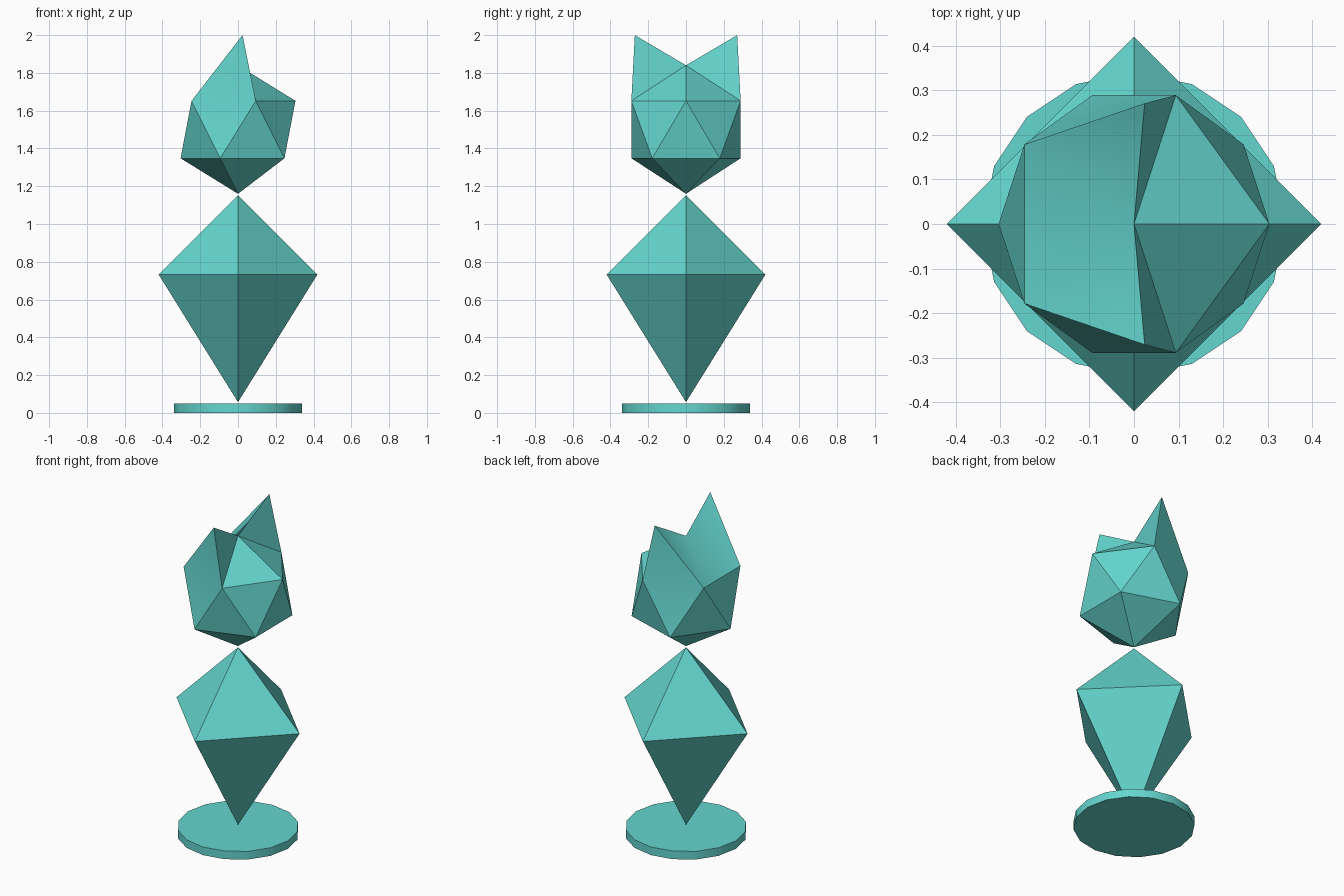
import bpy, bmesh, math
from mathutils import Vector

if "Cube" in bpy.data.objects:
    bpy.data.objects.remove(bpy.data.objects["Cube"])

teal = bpy.data.materials.new("teal")
teal.diffuse_color = (0.13, 0.67, 0.62, 1)
teal.use_nodes = True
teal.node_tree.nodes["Principled BSDF"].inputs["Base Color"].default_value = teal.diffuse_color


def finish(name, bm, z):
    """Turn a bmesh into a named object with angle-limited smooth shading."""
    bmesh.ops.recalc_face_normals(bm, faces=bm.faces[:])
    mesh = bpy.data.meshes.new(name)
    bm.to_mesh(mesh)
    bm.free()
    mesh.materials.append(teal)
    ob = bpy.data.objects.new(name, mesh)
    ob.location.z = z
    bpy.context.collection.objects.link(ob)
    bpy.ops.object.select_all(action='DESELECT')
    ob.select_set(True)
    bpy.context.view_layer.objects.active = ob
    bpy.ops.object.shade_smooth_by_angle(angle=math.radians(30))
    return ob


# Base disc: 16-sided
bm = bmesh.new()
bmesh.ops.create_cone(bm, cap_ends=True, segments=16,
                      radius1=0.34, radius2=0.34, depth=0.05)
finish("base_disc", bm, 0.025)

# Body: four-sided double pyramid, longer below
bm = bmesh.new()
ring = bmesh.ops.create_circle(bm, segments=4, radius=0.42)["verts"]
for tip_z in (0.42, -0.675):
    tip = bm.verts.new((0, 0, tip_z))
    for i in range(4):
        bm.faces.new((ring[i], ring[(i + 1) % 4], tip))
finish("body", bm, 0.732)

# Head: icosahedron with two cap faces pulled up into pointed ears
bm = bmesh.new()
bmesh.ops.create_icosphere(bm, subdivisions=1, radius=0.34)
ear_faces = []
for f in bm.faces:
    c = f.calc_center_median()
    if c.z > 0.18 and c.x < 0 and abs(c.y) > 0.1:
        ear_faces.append(f)
for v in bmesh.ops.poke(bm, faces=ear_faces)["verts"]:
    v.co = Vector((0.024, math.copysign(0.271, v.co.y), 0.5))
finish("head_with_ears", bm, 1.5)
